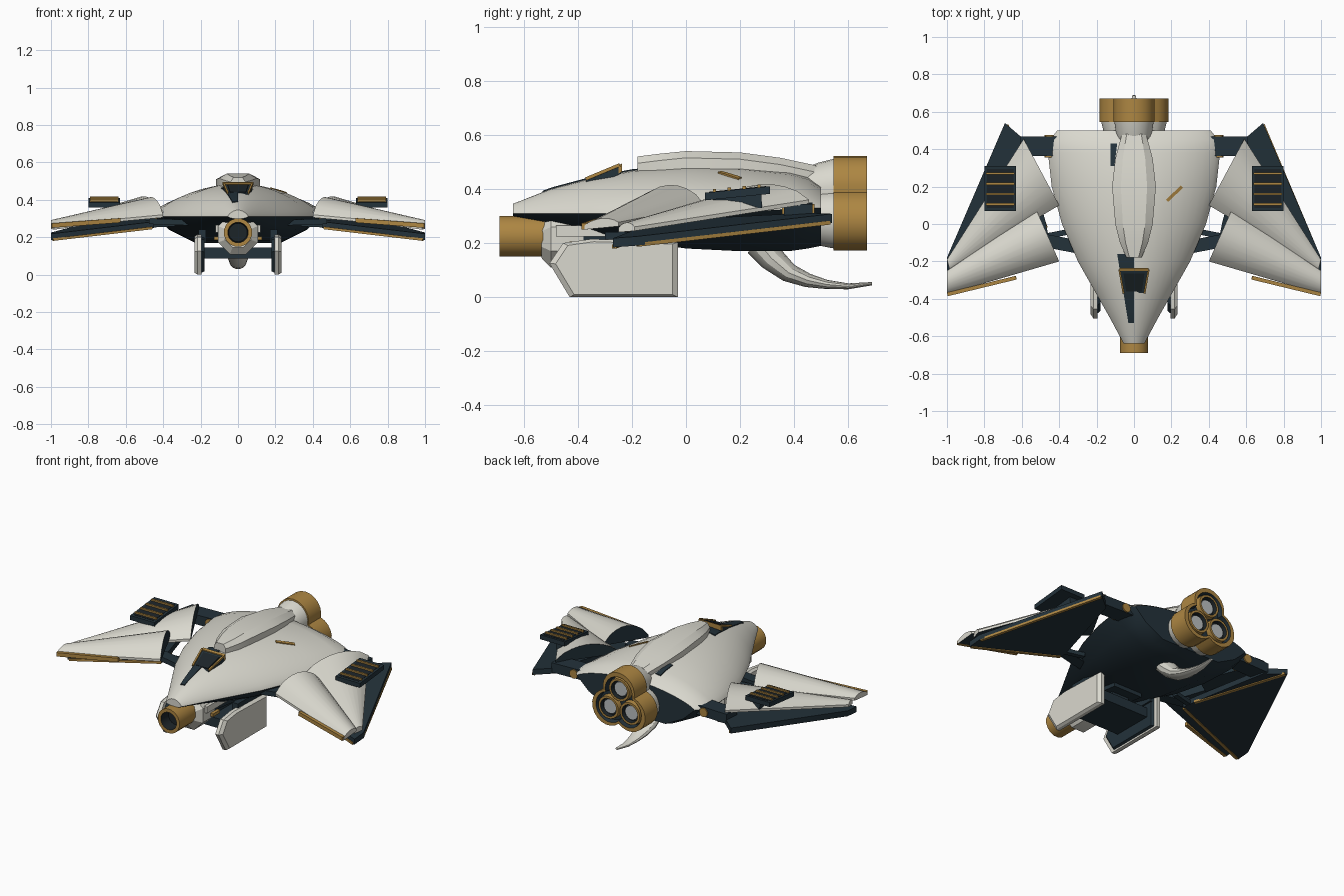
import bpy, bmesh, math
from mathutils import Vector

if "Cube" in bpy.data.objects:
    bpy.data.objects.remove(bpy.data.objects["Cube"])

PALETTE = {"ivory": (0.70, 0.69, 0.62), "navy": (0.017, 0.032, 0.043), "gold": (0.42, 0.24, 0.055),
           "near_black": (0.012, 0.018, 0.022), "steel": (0.50, 0.53, 0.54)}
MATS = {}
for n, c in PALETTE.items():
    MATS[n] = bpy.data.materials.new(n)
    MATS[n].diffuse_color = (*c, 1)
NAMES = list(PALETTE)


def build(name, verts, faces, mats, mirror=False):
    """Mesh object; mats is one colour name or one per face."""
    me = bpy.data.meshes.new(name)
    me.from_pydata([tuple(v) for v in verts], [], faces)
    ob = bpy.data.objects.new(name, me)
    bpy.context.collection.objects.link(ob)
    if isinstance(mats, str):
        mats = [mats] * len(faces)
    used = sorted(set(mats))
    for m in used:
        me.materials.append(MATS[m])
    for p, m in zip(me.polygons, mats):
        p.material_index = used.index(m)
    bm = bmesh.new()
    bm.from_mesh(me)
    bmesh.ops.recalc_face_normals(bm, faces=bm.faces)
    bm.to_mesh(me)
    bm.free()
    if mirror:
        mod = ob.modifiers.new("mirror", 'MIRROR')
        mod.use_mirror_merge = False
    return ob


def loft(name, rings, colour, caps, mirror=False):
    """Skin closed rings; colour(band, segment) names a colour."""
    n = len(rings[0])
    verts = [v for r in rings for v in r]
    faces, mats = [], []
    for i in range(len(rings) - 1):
        for j in range(n):
            k = (j + 1) % n
            faces.append((i * n + j, i * n + k, (i + 1) * n + k, (i + 1) * n + j))
            mats.append(colour(i, j))
    faces += [tuple(range(n)), tuple(range(len(verts) - n, len(verts)))]
    return build(name, verts, faces, mats + list(caps), mirror)


def bar(name, p, q, w, h, mat, mirror=False):
    """Box of width w and height h running from p to q."""
    p, q = Vector(p), Vector(q)
    d = (q - p).normalized()
    s = d.cross(Vector((0, 0, 1))).normalized() * w / 2
    u = s.cross(d).normalized() * h / 2
    return loft(name, [[c - s - u, c + s - u, c + s + u, c - s + u] for c in (p, q)],
                lambda i, j: mat, (mat, mat), mirror)


def slab(name, pts, lo, hi, mat, mirror=False):
    """Plan polygon between two height functions."""
    return loft(name, [[(x, y, f(x, y)) for x, y in pts] for f in (lo, hi)],
                lambda i, j: mat, (mat, mat), mirror)


def turned(name, cx, cz, prof, mats, caps, n=16, mirror=False):
    """Lathe along y from (radius, y) pairs."""
    rings = [[(cx + r * math.cos(2 * math.pi * (k + .5) / n), y, cz + r * math.sin(2 * math.pi * (k + .5) / n))
              for k in range(n)] for r, y in prof]
    return loft(name, rings, lambda i, j: mats[i], caps, mirror)


# Hull: stations are y, half width, top, belly, edge height
HULL = [(-.64, .055, .345, .30, .31), (-.5, .13, .40, .275, .31), (-.35, .215, .44, .245, .31),
        (-.2, .30, .468, .21, .31), (0, .385, .487, .18, .31), (.2, .44, .485, .17, .315),
        (.38, .46, .465, .17, .325), (.45, .45, .445, .18, .33), (.5, .41, .41, .19, .33)]


def crown(u):
    return max(0, 1 - abs(u) ** 1.9) ** .75


def hull_top(x, y):
    for a, b in zip(HULL, HULL[1:]):
        if y <= b[0]:
            t = (y - a[0]) / (b[0] - a[0])
            w, zt, ze = [a[i] + (b[i] - a[i]) * t for i in (1, 2, 4)]
            return ze + (zt - ze) * crown(x / w)
    return HULL[-1][2]


us = [math.cos(math.pi * k / 20) for k in range(21)]
rings = []
for y, w, zt, zb, ze in HULL:
    ring = [(w * u, y, ze + (zt - ze) * crown(u)) for u in us]
    ring += [(-.8 * w, y, ze + (zb - ze) * .55), (-.5 * w, y, zb), (.5 * w, y, zb), (.8 * w, y, ze + (zb - ze) * .55)]
    rings.append(ring)
loft("hull", rings, lambda i, j: "ivory" if j < 20 else "navy", ("ivory", "navy"))

# Raised dorsal spine
SPINE = [(-.18, .04, .52), (-.1, .075, .53), (0, .1, .54), (.2, .117, .535), (.35, .1, .515), (.48, .065, .487)]
loft("dorsal_spine", [[(-w, y, z - .09), (w, y, z - .09), (w, y, z - .025), (.6 * w, y, z), (-.6 * w, y, z), (-w, y, z - .025)]
                      for y, w, z in SPINE], lambda i, j: "ivory", ("ivory", "ivory"))


# Painted plates following the hull
def hull_plate(name, left, right, mat, steps=10):
    rings = []
    for k in range(steps + 1):
        t = k / steps
        a, b = [Vector(e[0]).lerp(Vector(e[1]), t) for e in (left, right)]
        top = [(p.x, p.y, hull_top(p.x, p.y) + .005) for p in (a, a.lerp(b, .5), b)]
        rings.append(top + [(x, y, z - .009) for x, y, z in reversed(top)])
    loft(name, rings, lambda i, j: mat, (mat, mat))


hull_plate("nose_stripe", ((-.09, -.16), (-.03, -.53)), ((0, -.16), (0, -.53)), "navy")
hull_plate("rear_stripe", ((-.125, .43), (-.125, .31)), ((-.09, .43), (-.105, .31)), "navy")
hull_plate("gold_dash", ((.17, .13), (.25, .205)), ((.182, .118), (.262, .193)), "gold")

# Nose sensor window
slope = lambda o: (lambda x, y: .432 + (y + .37) * .42 + o)
slab("sensor_frame", [(-.055, -.37), (.055, -.37), (.078, -.24), (-.078, -.24)], slope(-.03), slope(0), "navy")
slab("sensor_glass", [(-.042, -.36), (.042, -.36), (.056, -.265), (-.056, -.265)], slope(-.005), slope(.006), "near_black")
slab("sensor_trim", [(-.078, -.25), (.078, -.25), (.078, -.236), (-.078, -.236)], slope(-.025), slope(.006), "gold")
bar("sensor_side_trim", (.056, -.37, .437), (.078, -.245, .489), .01, .012, "gold", True)


# Upper wings: domed ivory shells with navy undersides
def wing(name, root, tip, hr, ht):
    rings = []
    for (a, b), h in ((root, hr), (tip, ht)):
        a, b = Vector(a), Vector(b)
        top = [a.lerp(b, k / 8) + Vector((0, 0, .015 + h * math.sin(math.pi * k / 8) ** .7 if 0 < k < 8 else .015))
               for k in range(9)]
        rings.append(top + [b, a])
    loft(name, rings, lambda i, j: "navy" if j == 9 else "ivory", ("navy", "ivory"), True)


wing("front_wing", ((.40, -.2, .305), (.52, .07, .325)), ((1, -.375, .25), (1, -.25, .262)), .085, .02)
wing("rear_wing", ((.40, .1, .32), (.59, .455, .345)), ((.985, -.25, .24), (1, -.19, .245)), .07, .018)
bar("wing_gold_edge", (.63, -.287, .290), (.997, -.376, .262), .02, .024, "gold", True)

# Lower navy wings with gold trim
plane = lambda o: (lambda x, y: .19 - .095 * (x - 1) + .075 * (y + .27) + o)
slab("lower_wing", [(.69, .54), (1, -.18), (1, -.27), (.45, -.1), (.47, 0), (.585, .45)],
     plane(-.006), plane(.028), "navy", True)


def edge(name, a, b, sx=1, mirror=False):
    pts = [(sx * x, y, plane(-.004)(x, y)) for x, y in (a, b)]
    bar(name, pts[0], pts[1], .018, .014, "gold", mirror)


edge("lower_wing_front_trim", (.46, -.105), (.99, -.265), 1, True)
edge("right_lower_outer_trim", (.69, .53), (.99, -.18))
edge("left_lower_inner_trim", (.68, .53), (.47, -.02), -1)

# Vent panels with gold slats
vent = lambda y: .372 + (y - .07) * .1
slab("vent_panel", [(.63, .07), (.80, .07), (.80, .31), (.63, .31)],
     lambda x, y: vent(y) - .014, lambda x, y: vent(y) + .014, "navy", True)
slab("vent_recess", [(.645, .085), (.785, .085), (.785, .295), (.645, .295)],
     lambda x, y: vent(y) + .01, lambda x, y: vent(y) + .016, "near_black", True)
for k, y in enumerate((.105, .16, .215, .27)):
    bar(f"vent_slat_{k + 1}", (.64, y, vent(y) + .018), (.79, y, vent(y) + .018), .012, .014, "gold", True)
bar("vent_mount", (.68, .1, .345), (.68, .28, .355), .06, .05, "navy", True)

# Wing hinges and struts
bar("rear_hinge_arm", (.40, .415, .32), (.61, .415, .315), .105, .06, "navy", True)
turned("rear_hinge_pin", .452, .317, [(.028, .355), (.028, .475)], ["gold"], ("gold", "gold"), 12, True)
bar("middle_strut", (.34, -.04, .27), (.52, -.075, .262), .03, .025, "navy", True)
bar("front_hinge_arm", (.26, -.13, .278), (.47, -.09, .285), .07, .03, "navy", True)

# Nose cannon
turned("cannon_barrel", 0, .225, [(.07, -.45), (.0765, -.53), (.0765, -.69), (.055, -.69), (.05, -.62)],
       ["gold", "gold", "gold", "near_black"], ("gold", "near_black"))
turned("cannon_collar", 0, .215, [(.075, -.535), (.115, -.50), (.115, -.40), (.09, -.32)],
       ["ivory"] * 3, ("ivory", "navy"), 8)
bar("cannon_rail", (.09, -.48, .245), (.09, -.27, .245), .06, .04, "ivory", True)
bar("cannon_rail_trim", (.118, -.43, .195), (.118, -.36, .195), .02, .02, "gold", True)
bar("cannon_mount", (0, -.42, .24), (0, -.05, .2), .2, .07, "navy")


# Landing fins: ivory outside, navy inside
def fin(name, x0, x1, s, mats):
    prof = [(-.505, .125), (-.43, 0), (-.03, 0), (-.03, .205), (-.35, .215), (-.455, .2)]
    c = (-.25, .105)
    ring = lambda x, k: [(x, c[0] + (y - c[0]) * k, c[1] + (z - c[1]) * k) for y, z in prof]
    loft(name, [ring(x0, s[0]), ring(x0 + (x1 - x0) * .6, s[1]), ring(x1, s[2])],
         lambda i, j: mats[i], (mats[0], mats[1]), True)


fin("landing_fin_shell", .195, .232, (1, 1, .91), ("ivory", "ivory"))
fin("landing_fin_inner", .18, .197, (.84, .88, .9), ("navy", "navy"))
bar("fin_crossbar", (0, -.36, .115), (0, -.1, .115), .365, .06, "navy")
bar("fin_strut", (.19, -.3, .205), (.19, -.06, .205), .04, .07, "navy", True)
bar("crossbar_pylon", (0, -.28, .17), (0, -.12, .17), .12, .1, "navy")

# Trefoil engine block
D, R, CZ = .086, .11, .325


def trefoil(y, s):
    ring = []
    for k in range(36):
        t = 2 * math.pi * k / 36
        rho = max(D * math.cos(a) + math.sqrt(max(0, R * R - (D * math.sin(a)) ** 2))
                  for a in (t - math.radians(b) for b in (90, 210, 330))
                  if abs(D * math.sin(a)) < R) * s
        ring.append((rho * math.cos(t), y, CZ + rho * math.sin(t)))
    return ring


bands = ["ivory", "ivory", "gold", "gold", "gold", "navy"]
loft("engine_housing", [trefoil(.45, .8), trefoil(.49, .88), trefoil(.545, .95), trefoil(.546, 1),
                        trefoil(.67, 1), trefoil(.67, .86), trefoil(.635, .82)],
     lambda i, j: bands[i], ("ivory", "navy"))
for k, b in enumerate((90, 210, 330)):
    a = math.radians(b)
    turned(f"thruster_{k + 1}", D * math.cos(a), CZ + D * math.sin(a),
           [(.074, .63), (.07, .666), (.056, .666), (.052, .642), (.044, .642), (.044, .65)],
           ["gold", "gold", "near_black", "near_black", "steel"], ("gold", "steel"), 16)

# Curved tail claw: y, z, half width, half thickness, tilt
CLAW = [(.27, .20, .06, .055, 40), (.315, .145, .06, .048, 48), (.38, .09, .055, .036, 55),
        (.45, .062, .045, .026, 70), (.52, .047, .034, .017, 82), (.60, .04, .022, .011, 90), (.688, .05, .01, .006, 95)]
rings = []
for y, z, w, h, tilt in CLAW:
    t = math.radians(tilt)
    rings.append([(w * math.cos(2 * math.pi * k / 12), y + h * math.sin(2 * math.pi * k / 12) * math.cos(t),
                   z + h * math.sin(2 * math.pi * k / 12) * math.sin(t)) for k in range(12)])
loft("tail_claw", rings, lambda i, j: "ivory", ("ivory", "ivory"))

# Smooth shading with sharp edges kept
for ob in bpy.context.collection.objects:
    ob.select_set(True)
    bpy.context.view_layer.objects.active = ob
bpy.ops.object.shade_smooth_by_angle(angle=math.radians(28))

for m in bpy.data.materials:
    if m.users and not m.is_grease_pencil:
        m.use_nodes = True
        m.node_tree.nodes["Principled BSDF"].inputs["Base Color"].default_value = m.diffuse_color
